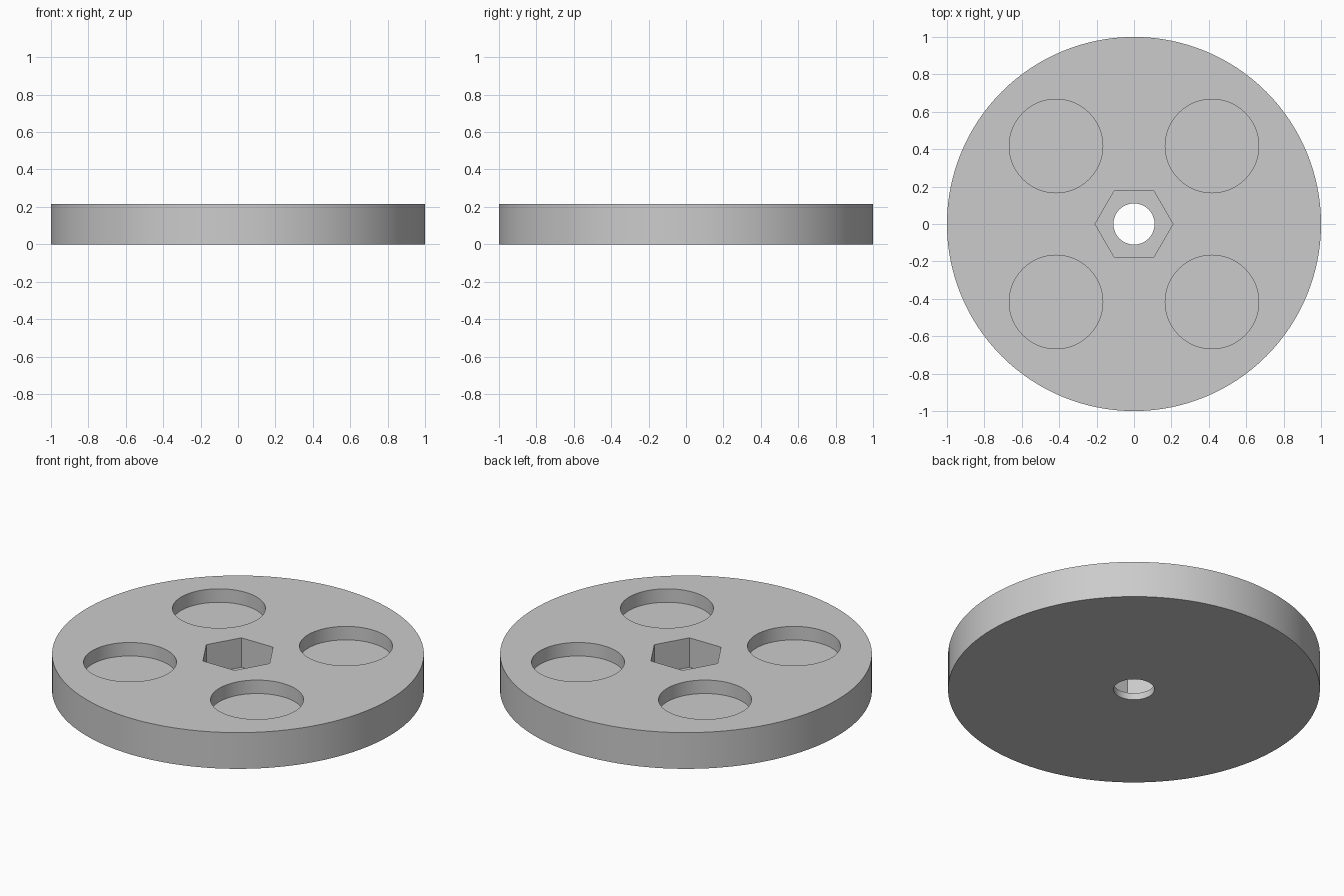
import bpy
import math

if "Cube" in bpy.data.objects:
    bpy.data.objects.remove(bpy.data.objects["Cube"], do_unlink=True)

THICKNESS = 0.215
POCKET_DEPTH = 0.08
HEX_FLOOR = 0.04

grey = bpy.data.materials.new("plain grey")
grey.use_nodes = True
colour = (0.6, 0.6, 0.6, 1)
grey.diffuse_color = colour
grey.node_tree.nodes["Principled BSDF"].inputs["Base Color"].default_value = colour


def prism(name, radius, bottom, top, sides, x=0, y=0):
    """Upright prism between two heights."""
    bpy.ops.mesh.primitive_cylinder_add(
        vertices=sides, radius=radius, depth=top - bottom,
        location=(x, y, (bottom + top) / 2))
    obj = bpy.context.object
    obj.name = name
    obj.data.materials.append(grey)
    return obj


# Solid disc
disc = prism("wheel_disc", 1, 0, THICKNESS, 128)

# Centre bore, hexagonal recess (corners along x) and four blind round pockets
hexagon = prism("hex_cutter", 0.208, HEX_FLOOR, THICKNESS + 0.1, 6)
hexagon.rotation_euler.z = math.radians(30)
cutters = [hexagon, prism("bore_cutter", 0.11, -0.1, THICKNESS + 0.1, 64)]
for x in (-0.417, 0.417):
    for y in (-0.417, 0.417):
        cutters.append(prism("pocket_cutter", 0.25, THICKNESS - POCKET_DEPTH,
                             THICKNESS + 0.1, 64, x, y))

# Cut the recesses and drop the cutters
bpy.ops.object.select_all(action="DESELECT")
disc.select_set(True)
bpy.context.view_layer.objects.active = disc
for cutter in cutters:
    cutter.hide_render = True
    cut = disc.modifiers.new("cut", "BOOLEAN")
    cut.operation = "DIFFERENCE"
    cut.solver = "EXACT"
    cut.object = cutter
    bpy.ops.object.modifier_apply(modifier=cut.name)
for cutter in cutters:
    bpy.data.objects.remove(cutter, do_unlink=True)

bpy.ops.object.shade_smooth_by_angle(angle=math.radians(30))
